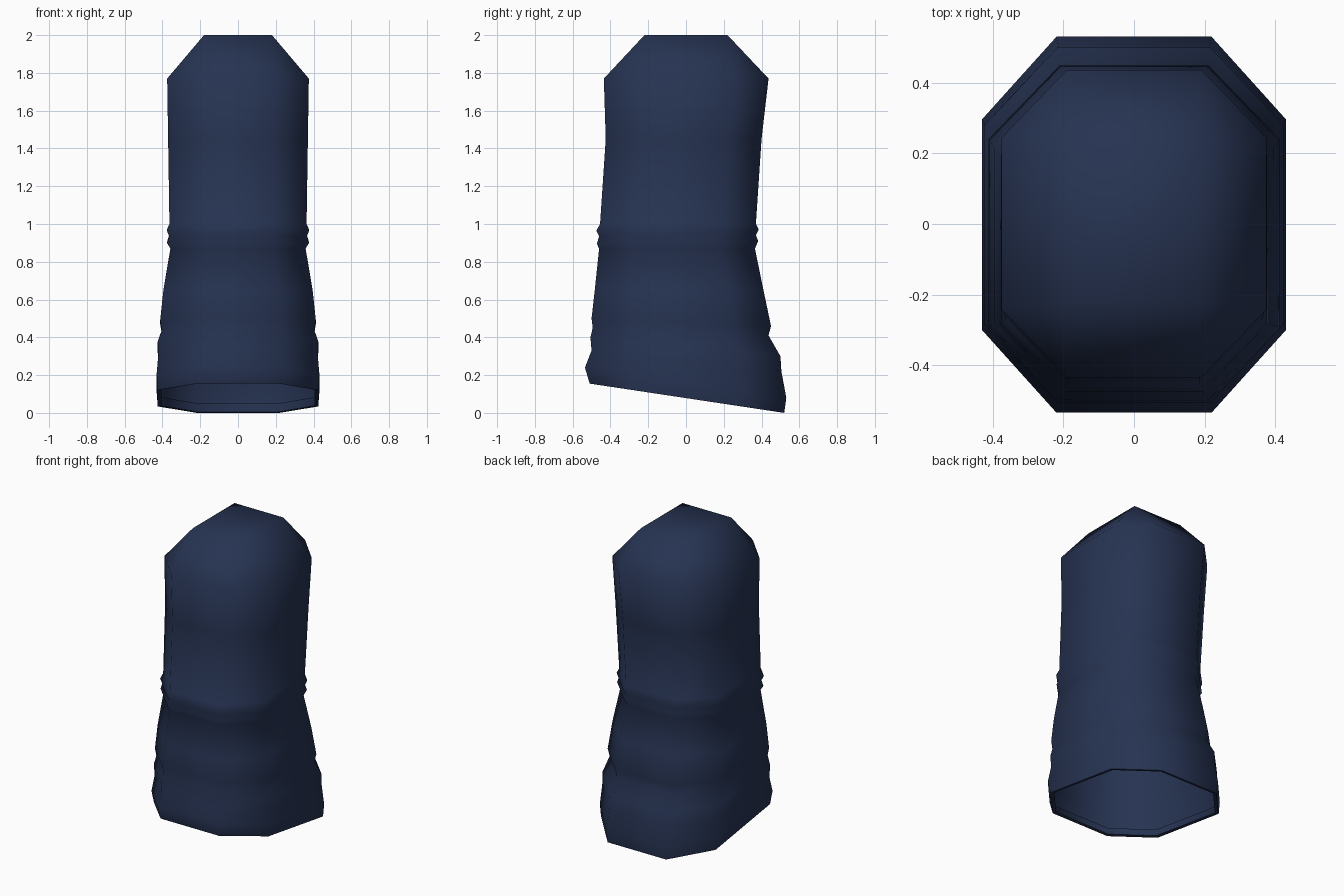
import bpy, bmesh

navy = bpy.data.materials.new("navy cloth")
navy.diffuse_color = (0.0195, 0.033, 0.084, 1)

# Rings from shoulder to hem: front z, front y, back z, back y, half width
RINGS = [
    (1.77, -.435, 1.77, .437, .375),
    (1.45, -.425, 1.45, .400, .370),
    (1.00, -.455, 1.00, .370, .363),
    (.965, -.475, .970, .385, .377),
    (.935, -.460, .940, .370, .365),
    (.895, -.472, .910, .382, .375),
    (.870, -.460, .870, .365, .358),
    (.650, -.483, .650, .410, .395),
    (.500, -.500, .460, .450, .412),
    (.450, -.494, .410, .437, .403),
    (.400, -.506, .300, .500, .425),
    (.330, -.500, .220, .505, .422),
    (.240, -.535, .080, .531, .431),
    (.155, -.510, .000, .520, .425),
    # turned-in hem lip
    (.157, -.490, .004, .500, .405),
    (.200, -.492, .050, .502, .407),
]
OCT = [(.51, -1), (1, -.56), (1, .56), (.51, 1),
       (-.51, 1), (-1, .56), (-1, -.56), (-.51, -1)]

bm = bmesh.new()


def ring(zf, yf, zb, yb, w):
    mid, half = (yf + yb) / 2, (yb - yf) / 2
    return [bm.verts.new((u * w, mid + v * half, zf + (zb - zf) * (v + 1) / 2))
            for u, v in OCT]


# Sleeve wall
rings = [ring(*r) for r in RINGS]
for up, lo in zip(rings, rings[1:]):
    for i in range(8):
        j = (i + 1) % 8
        bm.faces.new((lo[i], lo[j], up[j], up[i]))

# Rounded cap: a square top, sloped sides and triangular corners
r = rings[0]
q = [bm.verts.new((x, y, 2)) for x, y in
     ((.18, -.22), (.18, .22), (-.18, .22), (-.18, -.22))]
for k in range(4):
    a, b, c = r[2 * k], r[2 * k + 1], r[(2 * k + 2) % 8]
    bm.faces.new((a, b, q[k]))
    bm.faces.new((b, c, q[(k + 1) % 4], q[k]))
bm.faces.new(q)

for f in bm.faces:
    f.smooth = True
# Crisp hem edges
for n in (-3, -2):
    s = set(rings[n])
    for e in bm.edges:
        if e.verts[0] in s and e.verts[1] in s:
            e.smooth = False

me = bpy.data.meshes.new("sleeve")
bm.to_mesh(me)
bm.free()
me.materials.append(navy)
bpy.context.collection.objects.link(bpy.data.objects.new("sleeve", me))
